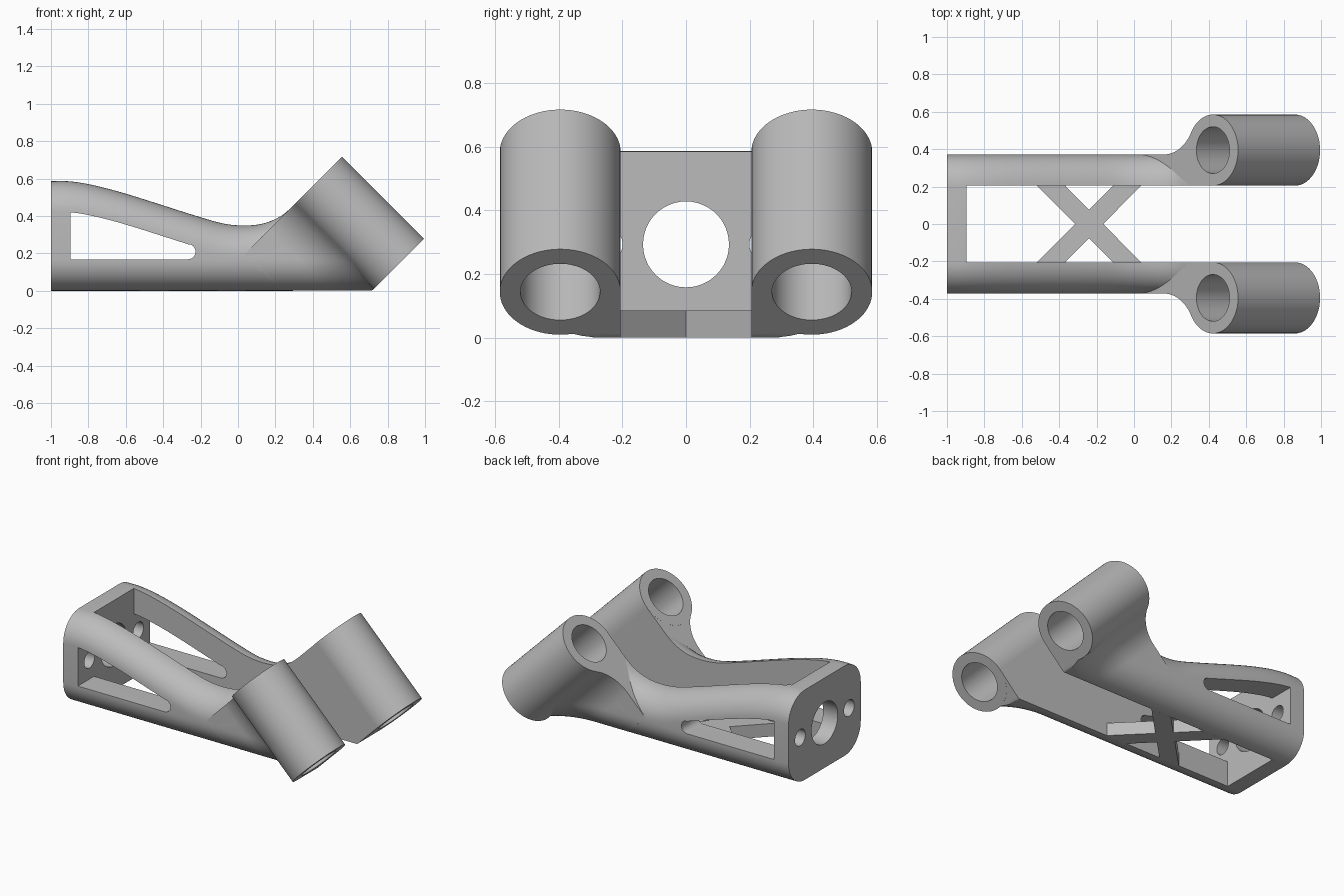
import bpy, bmesh
from math import sin, cos, pi, sqrt
from mathutils import Vector

cube = bpy.data.objects.get("Cube")
if cube:
    bpy.data.objects.remove(cube, do_unlink=True)

grey = bpy.data.materials.new("plain grey")
grey.use_nodes = True
grey.diffuse_color = (0.5, 0.5, 0.5, 1)
grey.node_tree.nodes["Principled BSDF"].inputs["Base Color"].default_value = (0.5, 0.5, 0.5, 1)

OUT, IN, R = 0.372, 0.205, 0.165      # rail outer face, inner face, edge rounding
TUBE_Y, TUBE_R, BORE_R, TUBE_L = 0.395, 0.19, 0.125, 0.62
TOP = Vector((0.422, TUBE_Y, 0.582))  # centre of the tube's upper end
S = sqrt(0.5)
AXIS, ACROSS = Vector((S, 0, -S)), Vector((-S, 0, -S))


def skin(name, rings, closed=False):
    """Join a row of equal point loops into one solid."""
    bm = bmesh.new()
    loops = [[bm.verts.new(p) for p in ring] for ring in rings]
    n = len(loops[0])
    pairs = list(zip(loops, loops[1:]))
    if closed:
        pairs.append((loops[-1], loops[0]))
    else:
        bm.faces.new(loops[0])
        bm.faces.new(loops[-1])
    for a, b in pairs:
        for i in range(n):
            j = (i + 1) % n
            bm.faces.new((a[i], a[j], b[j], b[i]))
    bmesh.ops.recalc_face_normals(bm, faces=bm.faces)
    mesh = bpy.data.meshes.new(name)
    bm.to_mesh(mesh)
    bm.free()
    obj = bpy.data.objects.new(name, mesh)
    bpy.context.collection.objects.link(obj)
    mesh.materials.append(grey)
    return obj


def activate(obj):
    bpy.ops.object.select_all(action='DESELECT')
    obj.select_set(True)
    bpy.context.view_layer.objects.active = obj


def smooth(obj):
    activate(obj)
    bpy.ops.object.shade_smooth_by_angle(angle=0.5)


def cut(obj, cutter):
    mod = obj.modifiers.new("cut", 'BOOLEAN')
    mod.operation, mod.solver, mod.object = 'DIFFERENCE', 'EXACT', cutter
    activate(obj)
    bpy.ops.object.modifier_apply(modifier="cut")
    bpy.data.objects.remove(cutter, do_unlink=True)


def rod(name, y, z, radius):
    """Cutter along x through the mounting plate."""
    circle = [(y + radius * cos(2 * pi * k / 48), z + radius * sin(2 * pi * k / 48))
              for k in range(48)]
    return skin(name, [[(x, *p) for p in circle] for x in (-1.1, -0.8)])


# Top outline of the rails, as a smooth curve through a few points
KNOTS = [(-1.0, 0.586), (-0.9, 0.585), (-0.78, 0.566), (-0.6, 0.519), (-0.2, 0.393),
         (-0.07, 0.358), (0.04, 0.349), (0.14, 0.361), (0.23, 0.4), (0.3, 0.458)]


def top_z(x):
    def slope(k):
        a, b = KNOTS[max(k - 1, 0)], KNOTS[min(k + 1, len(KNOTS) - 1)]
        return (b[1] - a[1]) / (b[0] - a[0])
    i = max(k for k in range(len(KNOTS) - 1) if k == 0 or KNOTS[k][0] <= x)
    (x0, z0), (x1, z1) = KNOTS[i], KNOTS[i + 1]
    w = x1 - x0
    t = (x - x0) / w
    return ((2*t**3 - 3*t**2 + 1) * z0 + (t**3 - 2*t**2 + t) * w * slope(i)
            + (3*t**2 - 2*t**3) * z1 + (t**3 - t**2) * w * slope(i + 1))


# Body: rounded section swept along x
def section(x):
    h = top_z(x)
    corners = [(IN, h - R, 0), (-IN, h - R, 1), (-IN, R, 2), (IN, R, 3)]
    r = OUT - IN
    return [(x, y + r * cos((q + k / 12) * pi / 2), z + R * sin((q + k / 12) * pi / 2))
            for y, z, q in corners for k in range(13)]


body = skin("rails_and_mounting_plate", [section(-1 + 1.295 * k / 60) for k in range(61)])

# Open space between the two rails
box = [(-IN, -0.2), (IN, -0.2), (IN, 1), (-IN, 1)]
cut(body, skin("gap", [[(x, *p) for p in box] for x in (-0.895, 1)]))

# Side windows with a rounded front end
outline = [(-0.895, R + 0.003)]
outline += [(-0.268 + 0.041 * cos(a), 0.209 + 0.041 * sin(a))
            for a in [(k / 12 - 0.5) * pi for k in range(12)]]
outline += [(x, top_z(x) - R) for x in [-0.262 - 0.633 * k / 24 for k in range(25)]]
cut(body, skin("window", [[(x, y, z) for x, z in outline] for y in (-0.6, 0.6)]))

# Mounting holes
for y, radius in ((0, 0.135), (0.252, 0.053), (-0.252, 0.053)):
    cut(body, rod("hole", y, 0.293, radius))
smooth(body)

# Flat cross brace between the rails
for name, s in (("cross_brace_a", 1), ("cross_brace_b", -1)):
    shape = [(-0.52, 0.207), (-0.37, 0.207), (0.04, -0.207), (-0.11, -0.207)]
    skin(name, [[(x, s * y, z) for x, y in shape] for z in (0, 0.085)])

# Web outer face: flat, then a hollow fillet that meets the tube
FU = 0.37
FR = (FU**2 + (TUBE_Y - OUT)**2 - TUBE_R**2) / (2 * (TUBE_R + TUBE_Y - OUT))
TOUCH = FU * TUBE_R / (TUBE_R + FR)
WALL = 0.155


def web_y(u):
    if u <= WALL:
        return TUBE_Y - sqrt(max(WALL**2 - u**2, 0))
    if u >= FU:
        return OUT
    return OUT + FR - sqrt(FR**2 - (FU - u)**2)


def web_ring(u, side):
    start = TOP + ACROSS * u
    length = min(start.z / S, TUBE_L)
    ring = []
    for k in range(33):
        p = start + AXIS * (0.0005 + (length - 0.001) * sin(k / 32 * pi / 2))
        drop = 0
        if u > WALL and p.z < R:
            drop = R - sqrt(max(R**2 - (R - p.z)**2, 0))
        ring.append((p.x, side * max(web_y(u) - drop, IN + 0.001), p.z))
    low, high = ring[-1], ring[0]
    return ring + [(low[0], side * IN, low[2]), (high[0], side * IN, high[2])]


stations = [WALL * sin(k / 8 * pi / 2) for k in range(9)]
stations += [TOUCH + (FU - TOUCH) * k / 20 for k in range(21)]
stations += [FU + 0.18 * k / 6 for k in range(1, 7)]

for label, side in (("back", 1), ("front", -1)):
    smooth(skin(label + "_web", [web_ring(u, side) for u in stations]))

    # Slanted tube with an open bore
    rings = []
    for k in range(72):
        a = 2 * pi * k / 72
        out = ACROSS * cos(a) + Vector((0, sin(a), 0))
        ring = [TOP + out * r + AXIS * d for r, d in
                ((TUBE_R, 0), (BORE_R, 0), (BORE_R, TUBE_L), (TUBE_R, TUBE_L))]
        rings.append([(p.x, side * p.y, p.z) for p in ring])
    smooth(skin(label + "_tube", rings, closed=True))
